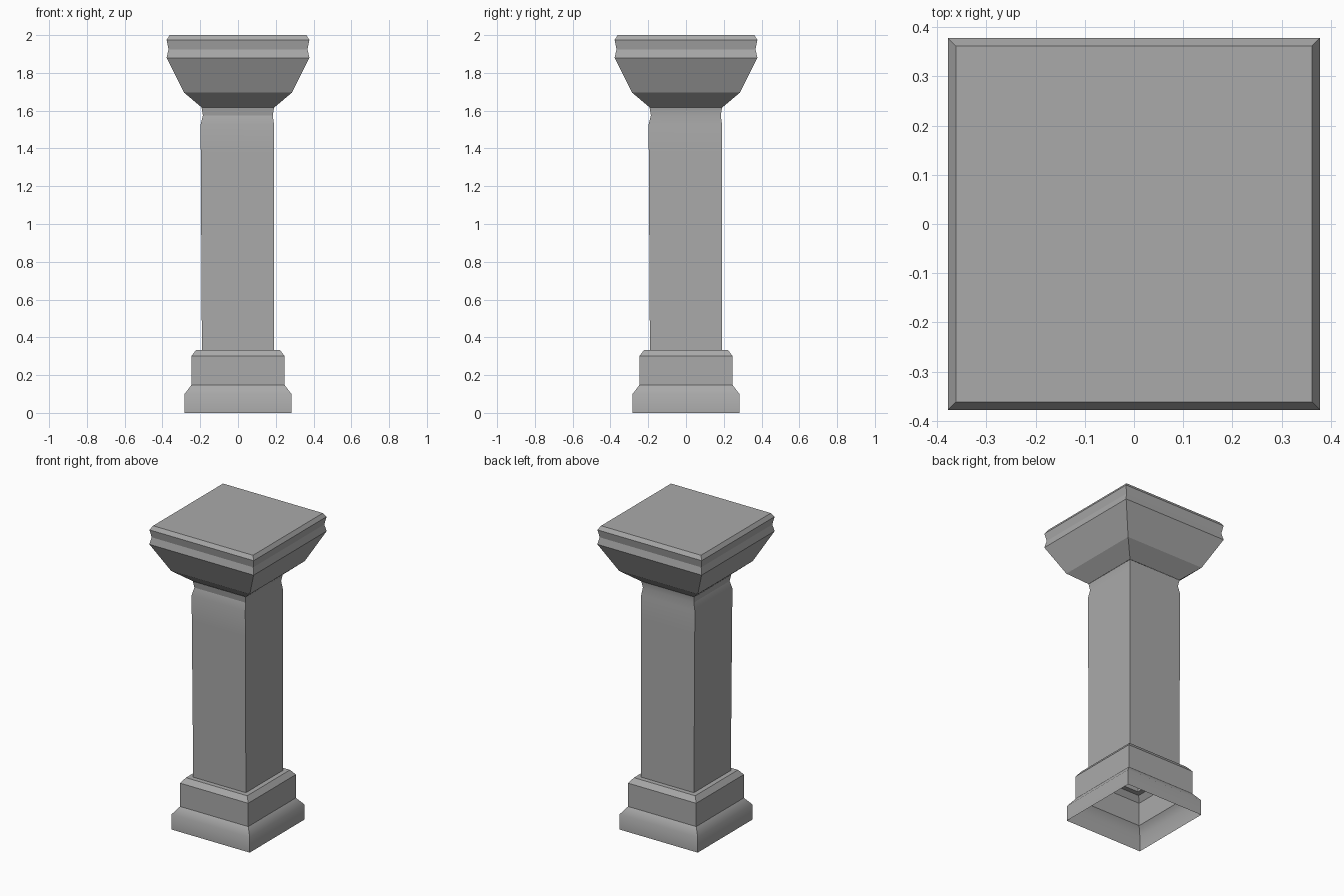
import bpy
import bmesh
from math import radians

if "Cube" in bpy.data.objects:
    bpy.data.objects.remove(bpy.data.objects["Cube"], do_unlink=True)

# Single stone colour
stone = bpy.data.materials.new("grey_stone")
stone.use_nodes = True
GREY = (0.4, 0.4, 0.4, 1)
stone.diffuse_color = GREY
stone.node_tree.nodes["Principled BSDF"].inputs["Base Color"].default_value = GREY


def square_loft(name, profile, cap_top=False, smooth=30):
    """Skin square rings given as (low side, high side, height)."""
    bm = bmesh.new()
    rings = []
    for low, high, z in profile:
        corners = ((low, low), (high, low), (high, high), (low, high))
        rings.append([bm.verts.new((x, y, z)) for x, y in corners])
    for a, b in zip(rings, rings[1:]):
        for i in range(4):
            j = (i + 1) % 4
            bm.faces.new((a[i], a[j], b[j], b[i]))
    if cap_top:
        bm.faces.new(rings[-1])
    mesh = bpy.data.meshes.new(name)
    bm.to_mesh(mesh)
    bm.free()
    mesh.materials.append(stone)
    obj = bpy.data.objects.new(name, mesh)
    bpy.context.collection.objects.link(obj)
    bpy.ops.object.select_all(action="DESELECT")
    obj.select_set(True)
    bpy.context.view_layer.objects.active = obj
    bpy.ops.object.shade_smooth_by_angle(angle=radians(smooth))
    return obj


def even(*points):
    return [(-w, w, z) for w, z in points]


# Flared foot, hollow and open underneath
square_loft("foot", even((0.283, 0), (0.283, 0.10), (0.247, 0.147)), smooth=45)

# Chamfered block with a ledge running in to the shaft
square_loft("base_block", even((0.247, 0.147), (0.247, 0.30),
                               (0.222, 0.333), (0.19, 0.333)))

# Shaft, very slightly wider toward one corner, with a pinched neck
square_loft("shaft", [(-0.191, 0.191, 0.333), (-0.197, 0.191, 1.36),
                      (-0.198, 0.191, 1.525), (-0.186, 0.184, 1.575),
                      (-0.193, 0.191, 1.617)], smooth=20)

# Flaring capital with a grooved rim and a chamfered slab top
square_loft("capital", even((0.192, 1.617), (0.285, 1.695), (0.378, 1.88),
                            (0.368, 1.925), (0.378, 1.975), (0.362, 2.0)),
            cap_top=True, smooth=15)
